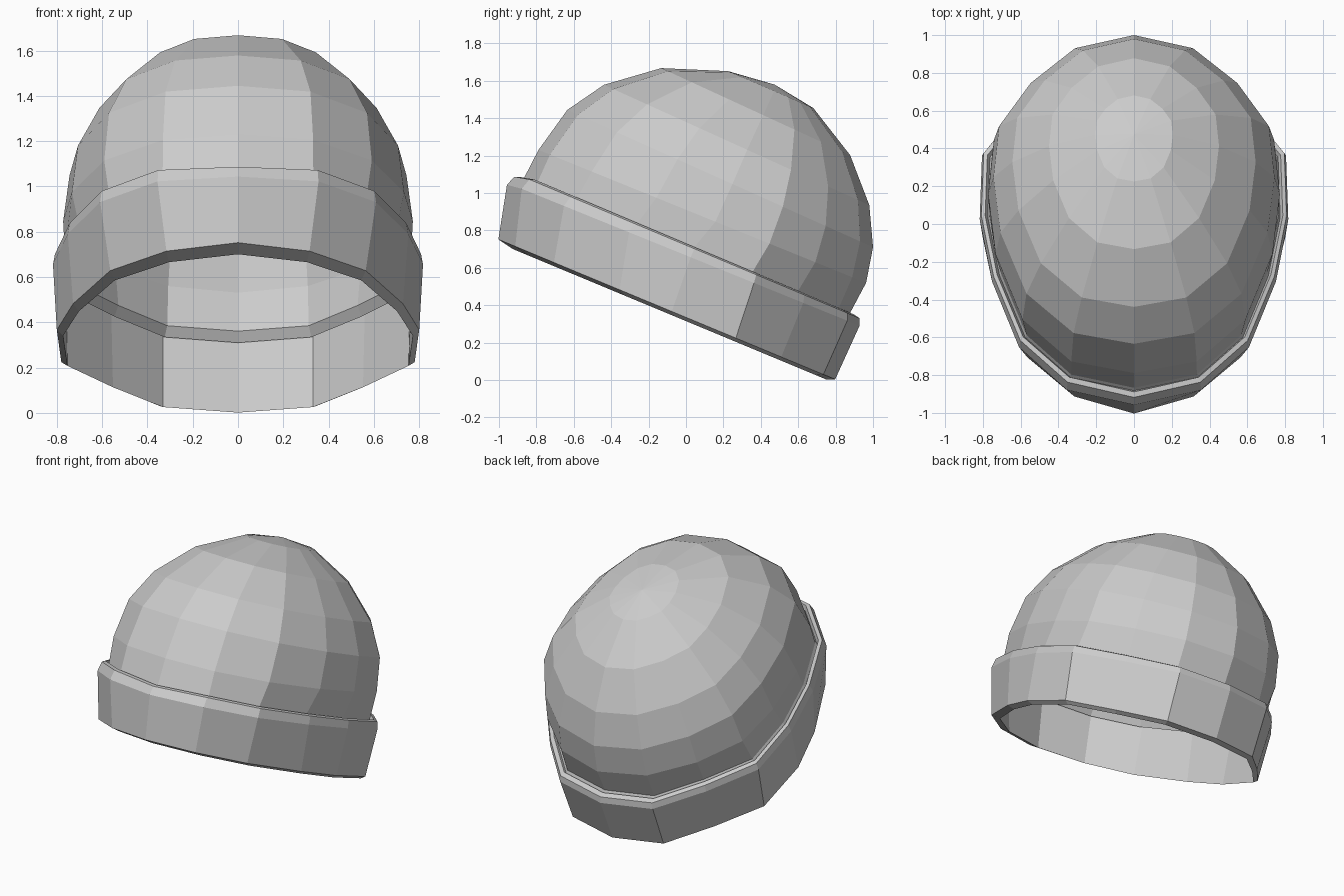
import bpy, bmesh, math

if "Cube" in bpy.data.objects:
    bpy.data.objects.remove(bpy.data.objects["Cube"])

TILT = math.atan2(0.75, 1.8)          # hat tips back: high front, low back
C, S = math.cos(TILT), math.sin(TILT)


def mirrored(half):
    return half + [(-x, d) for x, d in half[-2:0:-1]]


# outlines of the head opening, front to back: (side, depth), both normalised
HEM = mirrored([(0, -1), (.395, -.90), (.705, -.67), (.91, -.28), (1, .03),
                (.975, .41), (.715, .68), (.43, .93), (0, 1)])
RIM = mirrored([(0, -1), (.435, -.92), (.745, -.68), (.92, -.31), (1, .04),
                (.985, .40), (.725, .68), (.43, .93), (0, 1)])
CROWN = mirrored([(0, -1), (.43, -.93), (.765, -.675), (.95, -.28), (1, .08),
                  (.96, .41), (.735, .69), (.42, .915), (0, 1)])


def to_world(x, u, v):
    return (x, u * C + v * S, v * C - u * S)


def ring(bm, outline, front, back, v_front, v_back, half_width, dip=0):
    """One 16-sided loop across the tilted axis; dip lowers the front centre."""
    verts = []
    for i, (x, d) in enumerate(outline):
        t = (d + 1) / 2
        v = v_front + (v_back - v_front) * t - (dip if i == 0 else 0)
        verts.append(bm.verts.new(to_world(x * half_width,
                                           front + (back - front) * t, v)))
    return verts


def bridge(bm, a, b):
    n = len(a)
    for i in range(n):
        j = (i + 1) % n
        bm.faces.new((a[i], a[j], b[j], b[i]))


def finish(bm, name):
    bmesh.ops.recalc_face_normals(bm, faces=bm.faces)
    me = bpy.data.meshes.new(name)
    bm.to_mesh(me)
    bm.free()
    ob = bpy.data.objects.new(name, me)
    bpy.context.collection.objects.link(ob)
    return ob


# crown: domed shell, its lower edge tucked into the cuff
bm = bmesh.new()
rows = [(RIM, -1.232, .70, .620, .640, .782),
        (RIM, -1.215, .672, .662, .67, .764),
        (CROWN, -1.201, .689, .832, .85, .772),
        (CROWN, -1.141, .650, 1.089, 1.04, .744),
        (CROWN, -1.012, .545, 1.288, 1.24, .644),
        (CROWN, -.764, .348, 1.488, 1.447, .450),
        (CROWN, -.427, .069, 1.611, 1.604, .205)]
loops = [ring(bm, *r) for r in rows]
for a, b in zip(loops, loops[1:]):
    bridge(bm, a, b)
top = bm.verts.new(to_world(0, -.17, 1.64))
for i in range(len(CROWN)):
    bm.faces.new((loops[-1][i], loops[-1][(i + 1) % len(CROWN)], top))
crown = finish(bm, "crown")
sol = crown.modifiers.new("thickness", 'SOLIDIFY')
sol.thickness = 0.035
sol.offset = -1

# cuff: folded band with a rounded upper rim, closed cross-section
bm = bmesh.new()
rows = [(HEM, -1.215, .735, .308, .310, .80),
        (RIM, -1.285, .745, .605, .625, .817, .01),
        (RIM, -1.265, .728, .668, .662, .808, .018),
        (RIM, -1.238, .695, .678, .669, .788, .018),
        (RIM, -1.222, .680, .640, .645, .772),
        (HEM, -1.125, .695, .290, .291, .772)]
loops = [ring(bm, *r) for r in rows]
for a, b in zip(loops, loops[1:] + loops[:1]):
    bridge(bm, a, b)
finish(bm, "cuff")
